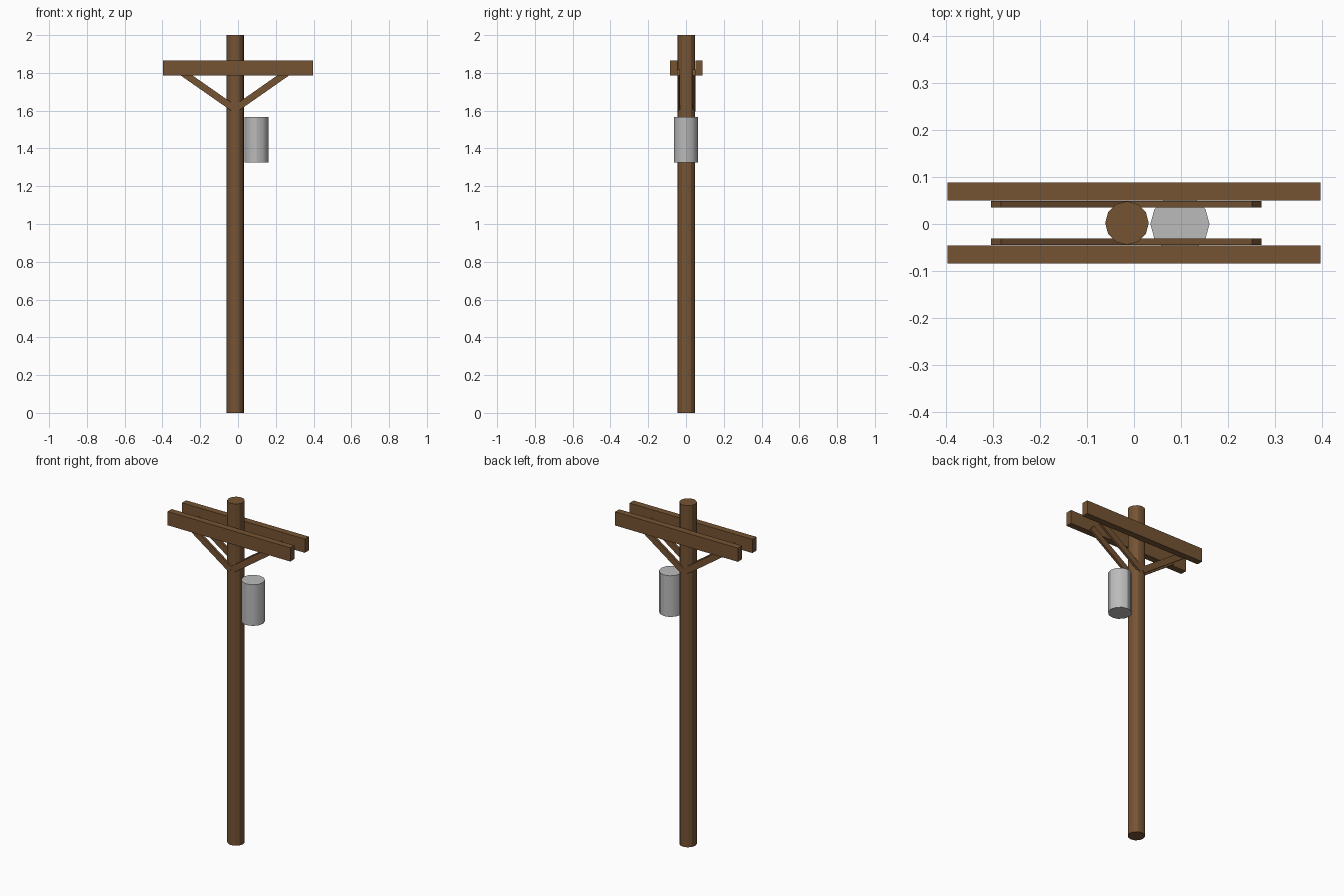
import bpy
from mathutils import Vector

cube = bpy.data.objects.get("Cube")
if cube:
    bpy.data.objects.remove(cube, do_unlink=True)


def make_material(name, rgb, roughness):
    mat = bpy.data.materials.new(name)
    mat.use_nodes = True
    mat.diffuse_color = (*rgb, 1)
    bsdf = mat.node_tree.nodes["Principled BSDF"]
    bsdf.inputs["Base Color"].default_value = (*rgb, 1)
    bsdf.inputs["Roughness"].default_value = roughness
    return mat


wood = make_material("brown wood", (0.18, 0.088, 0.034), 0.8)
metal = make_material("grey metal", (0.5, 0.5, 0.5), 0.6)


def finish(name, mat):
    obj = bpy.context.object
    obj.name = name
    obj.data.materials.append(mat)
    bpy.ops.object.transform_apply(location=False, rotation=True, scale=True)
    bpy.ops.object.shade_smooth_by_angle()
    return obj


def cylinder(name, mat, x, y, radius, bottom, top):
    bpy.ops.mesh.primitive_cylinder_add(
        vertices=12, radius=radius, depth=top - bottom,
        end_fill_type='TRIFAN', location=(x, y, (bottom + top) / 2))
    return finish(name, mat)


def box(name, mat, centre, size, rotation=(0, 0, 0)):
    bpy.ops.mesh.primitive_cube_add(size=1, location=centre, rotation=rotation)
    bpy.context.object.scale = size
    return finish(name, mat)


POLE_X, MID_Y = -0.015, 0.002

# Upright pole and hanging transformer can
cylinder("pole", wood, POLE_X, MID_Y, 0.0465, 0, 2)
cylinder("transformer_can", metal, 0.098, 0, 0.063, 1.325, 1.566)

# Paired crossarms with diagonal braces beneath
for place, depth in (("front", -1), ("back", 1)):
    box(place + "_crossarm", wood, (0, MID_Y + depth * 0.067, 1.825),
        (0.795, 0.038, 0.08))
    for side, sign in (("left", 1), ("right", -1)):
        low = Vector((-0.0165 + sign * 0.003, MID_Y + depth * 0.04, 1.61))
        high = Vector((-0.0165 + sign * 0.278, MID_Y + depth * 0.04, 1.802))
        run = high - low
        tilt = run.to_track_quat('X', 'Z').to_euler()
        box(f"{place}_{side}_brace", wood, (low + high) / 2,
            (run.length, 0.014, 0.036), tilt)
